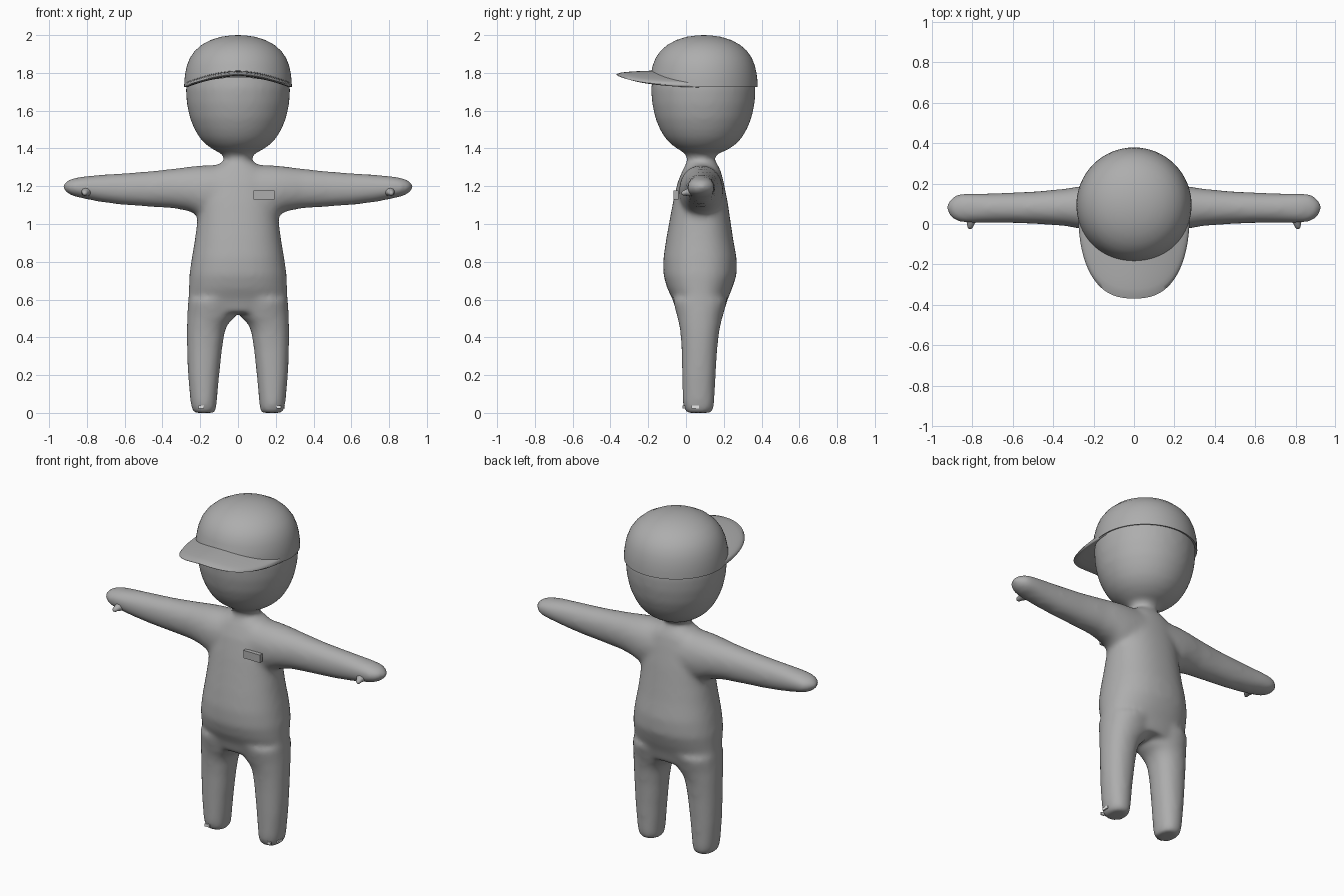
import bpy, bmesh, math
from math import sin, cos, pi

if "Cube" in bpy.data.objects:
    bpy.data.objects.remove(bpy.data.objects["Cube"])

def material(name, v):
    m = bpy.data.materials.new(name)
    m.diffuse_color = (v, v, v, 1)
    m.use_nodes = True
    m.node_tree.nodes["Principled BSDF"].inputs["Base Color"].default_value = m.diffuse_color
    return m

grey = material("plain grey", 0.42)
pale = material("pale grey", 0.8)

def spow(v, e):
    return math.copysign(abs(v) ** e, v)

def loft(bm, axis, rings, n=2.0, seg=40):
    """Closed tube along an axis; each ring is (t, centre1, centre2, radius1, radius2)."""
    loops = []
    for t, c1, c2, r1, r2 in rings:
        loop = []
        for i in range(seg):
            a = 2 * pi * i / seg
            p, q = c1 + r1 * spow(cos(a), 2 / n), c2 + r2 * spow(sin(a), 2 / n)
            co = {"x": (t, p, q), "y": (p, t, q), "z": (p, q, t)}[axis]
            loop.append(bm.verts.new(co))
        loops.append(loop)
    for a, b in zip(loops, loops[1:]):
        for i in range(seg):
            j = (i + 1) % seg
            bm.faces.new((a[i], a[j], b[j], b[i]))
    bm.faces.new(loops[0])
    bm.faces.new(loops[-1])

def finish(bm, name, mat, smooth=True):
    bmesh.ops.recalc_face_normals(bm, faces=bm.faces)
    me = bpy.data.meshes.new(name)
    bm.to_mesh(me)
    bm.free()
    ob = bpy.data.objects.new(name, me)
    bpy.context.collection.objects.link(ob)
    me.materials.append(mat)
    for p in me.polygons:
        p.use_smooth = smooth
    bpy.ops.object.select_all(action="DESELECT")
    ob.select_set(True)
    bpy.context.view_layer.objects.active = ob
    return ob

# Body: torso, head, arms and legs fused into one soft skin
bm = bmesh.new()
torso = [(0.53, 0.21, -0.05, 0.20), (0.60, 0.262, -0.07, 0.22), (0.66, 0.26, -0.10, 0.245),
         (0.73, 0.258, -0.12, 0.268), (0.82, 0.245, -0.12, 0.268), (0.92, 0.228, -0.105, 0.25),
         (1.02, 0.215, -0.087, 0.235), (1.12, 0.21, -0.068, 0.22), (1.22, 0.19, -0.045, 0.20),
         (1.28, 0.16, -0.02, 0.185), (1.32, 0.10, 0.0, 0.165)]
loft(bm, "z", [(z, 0, (a + b) / 2, r, (b - a) / 2) for z, r, a, b in torso], 2.25)

head = [(1.28, 0.09), (1.345, 0.073), (1.37, 0.082), (1.39, 0.125), (1.42, 0.17), (1.455, 0.203),
        (1.50, 0.23), (1.56, 0.255), (1.64, 0.272), (1.72, 0.277), (1.80, 0.262), (1.87, 0.22), (1.93, 0.13)]
loft(bm, "z", [(z, 0, 0.08 if z < 1.38 else 0.092, r, r) for z, r in head])

arm = [(0.08, -0.04, 0.20, 1.02, 1.315), (0.20, -0.035, 0.195, 1.04, 1.31), (0.26, -0.025, 0.188, 1.068, 1.303),
       (0.34, -0.01, 0.175, 1.083, 1.293), (0.48, 0.0, 0.162, 1.092, 1.278), (0.62, 0.005, 0.155, 1.102, 1.268),
       (0.74, 0.006, 0.152, 1.118, 1.26), (0.82, 0.005, 0.153, 1.135, 1.252), (0.87, 0.01, 0.15, 1.146, 1.243),
       (0.905, 0.03, 0.13, 1.163, 1.23), (0.926, 0.06, 0.10, 1.185, 1.212)]
leg = [(0.0, 0.122, 0.235, 0.0, 0.135), (0.02, 0.115, 0.245, -0.012, 0.147), (0.06, 0.112, 0.252, -0.018, 0.151),
       (0.20, 0.099, 0.265, -0.021, 0.157), (0.34, 0.084, 0.27, -0.024, 0.166), (0.43, 0.07, 0.271, -0.03, 0.176),
       (0.475, 0.052, 0.27, -0.038, 0.185), (0.505, 0.015, 0.269, -0.046, 0.193), (0.60, 0.0, 0.264, -0.07, 0.22)]
for s in (-1, 1):
    loft(bm, "x", [(s * x, (a + b) / 2, (c + d) / 2, (b - a) / 2, (d - c) / 2) for x, a, b, c, d in arm], 2.1)
    loft(bm, "z", [(z, s * (a + b) / 2, (c + d) / 2, (b - a) / 2, (d - c) / 2) for z, a, b, c, d in leg], 2.2)
body = finish(bm, "body", grey)
rm = body.modifiers.new("fuse", "REMESH")
rm.mode = "VOXEL"
rm.voxel_size = 0.014
rm.use_smooth_shade = True
sm = body.modifiers.new("soften", "SMOOTH")
sm.factor = 0.5
sm.iterations = 14
for m in ("fuse", "soften"):
    bpy.ops.object.modifier_apply(modifier=m)

# Thumbs: small tapered nubs
for side, s in (("left", 1), ("right", -1)):
    bm = bmesh.new()
    loft(bm, "y", [(0.06, s * 0.80, 1.175, 0.035, 0.03), (0.02, s * 0.803, 1.172, 0.028, 0.024),
                   (0.0, s * 0.808, 1.168, 0.018, 0.016), (-0.015, s * 0.811, 1.164, 0.014, 0.013),
                   (-0.024, s * 0.812, 1.162, 0.006, 0.006)], seg=16)
    finish(bm, side + "_thumb", grey)

# Cap crown: revolved dome whose rim lifts at the front
bm = bmesh.new()
N, CY = 64, 0.094
profile = [(0.268, 1.732), (0.285, 1.726), (0.284, 1.76), (0.279, 1.80), (0.270, 1.84), (0.254, 1.88),
           (0.229, 1.916), (0.193, 1.948), (0.145, 1.974), (0.09, 1.991), (0.04, 1.998)]
rows = []
for r, z in profile:
    row = []
    for i in range(N):
        a = 2 * pi * i / N
        lift = 0.05 * max(0, cos(a)) ** 2 * max(0, (1.80 - z) / 0.075)
        row.append(bm.verts.new((r * sin(a), CY - r * cos(a), z + lift)))
    rows.append(row)
for a, b in zip(rows, rows[1:]):
    for i in range(N):
        j = (i + 1) % N
        bm.faces.new((a[i], a[j], b[j], b[i]))
top = bm.verts.new((0, CY, 2.0))
for i in range(N):
    bm.faces.new((rows[-1][i], rows[-1][(i + 1) % N], top))
finish(bm, "cap_crown", grey)
bpy.ops.object.shade_smooth_by_angle(angle=math.radians(50))

# Cap brim: arched sheet from the crown to a rounded front edge
bm = bmesh.new()
U, V = 40, 8
grid = []
for i in range(U + 1):
    a = pi / 2 * (2 * i / U - 1)
    ix, iy = 0.268 * sin(a), CY - 0.268 * cos(a)
    ox, oy = 0.277 * spow(sin(a), 0.8), CY - 0.463 * abs(cos(a)) ** 0.8
    col = []
    for k in range(V + 1):
        t = k / V
        x, y = ix + (ox - ix) * t, iy + (oy - iy) * t
        z = 1.798 - 0.062 * min(1, abs(x) / 0.275) ** 1.8 - 0.006 * t * cos(a)
        h = 0.013 * math.sqrt(max(0, 1 - t ** 3)) + 0.001
        col.append((bm.verts.new((x, y, z + h)), bm.verts.new((x, y, z - h))))
    grid.append(col)
for a, b in zip(grid, grid[1:]):
    for k in range(V):
        for s in (0, 1):
            bm.faces.new((a[k][s], b[k][s], b[k + 1][s], a[k + 1][s]))
    bm.faces.new((a[V][0], b[V][0], b[V][1], a[V][1]))
finish(bm, "cap_brim", grey)
bpy.ops.object.shade_smooth_by_angle(angle=math.radians(60))

def box(name, centre, size, mat):
    bm = bmesh.new()
    bmesh.ops.create_cube(bm, size=1)
    for v in bm.verts:
        v.co = [c + p * s for c, p, s in zip(centre, v.co, size)]
    return finish(bm, name, mat, False)

# Chest badge and small foot tags
box("chest_badge", (0.137, -0.053, 1.154), (0.11, 0.024, 0.047), grey)
box("right_foot_tag", (-0.195, -0.014, 0.03), (0.03, 0.008, 0.016), pale)
box("left_foot_tag", (0.215, -0.010, 0.03), (0.024, 0.008, 0.016), pale)
box("left_foot_side_tag", (0.244, 0.05, 0.03), (0.008, 0.04, 0.016), pale)
